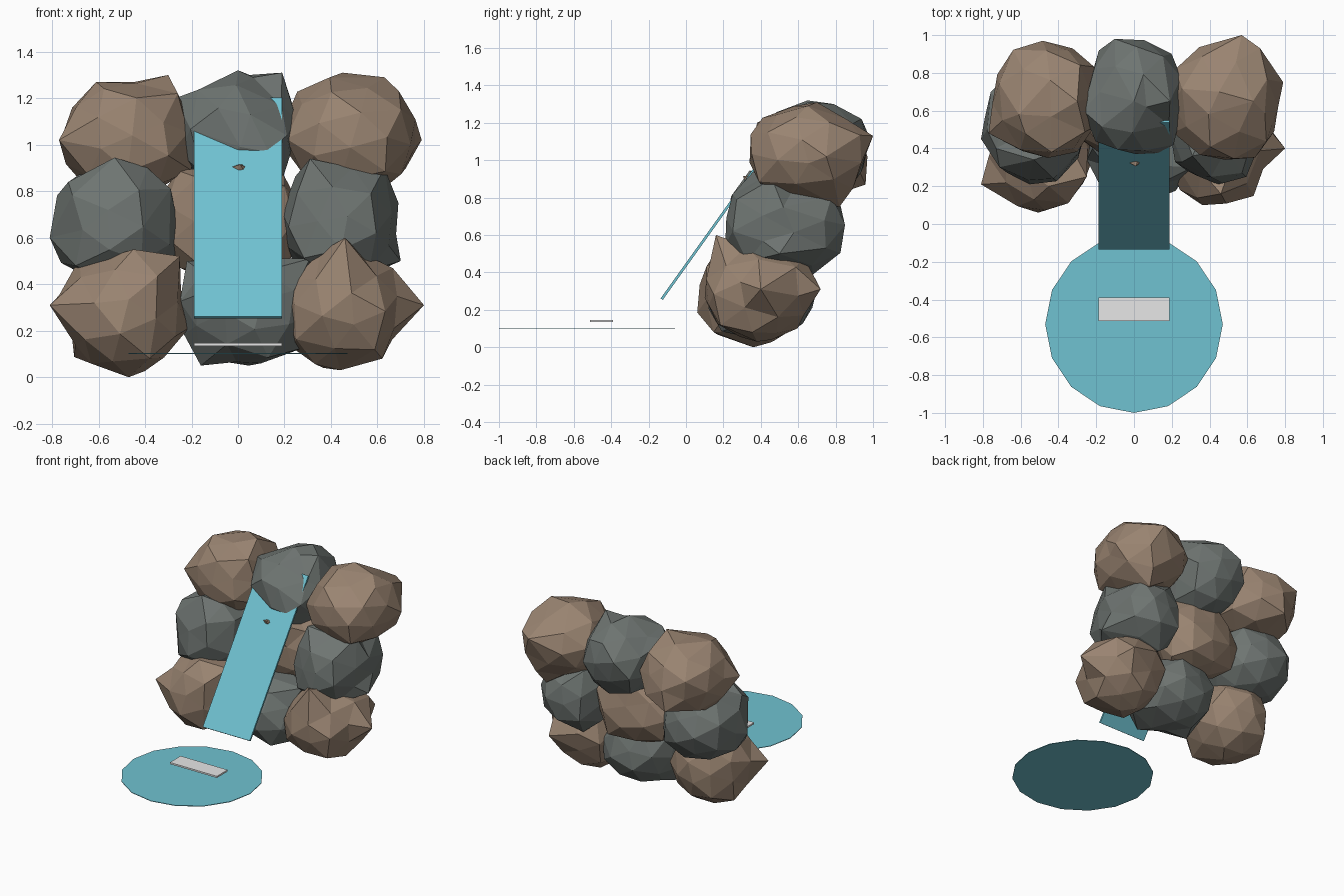
import bpy, bmesh, math, random
from mathutils import Vector, Matrix, Euler

cube = bpy.data.objects.get("Cube")
if cube:
    bpy.data.objects.remove(cube, do_unlink=True)


def make_material(name, rgb):
    mat = bpy.data.materials.new(name)
    mat.use_nodes = True
    color = (*rgb, 1)
    mat.diffuse_color = color
    mat.node_tree.nodes["Principled BSDF"].inputs["Base Color"].default_value = color
    return mat


brown = make_material("brown rock", (0.32, 0.23, 0.165))
gray = make_material("gray rock", (0.155, 0.175, 0.165))
water = make_material("water blue", (0.16, 0.54, 0.64))
foam = make_material("foam white", (0.8, 0.8, 0.8))


def add_object(name, bm, mat):
    bmesh.ops.recalc_face_normals(bm, faces=bm.faces)
    mesh = bpy.data.meshes.new(name)
    bm.to_mesh(mesh)
    bm.free()
    mesh.materials.append(mat)
    obj = bpy.data.objects.new(name, mesh)
    bpy.context.collection.objects.link(obj)
    return obj


def add_slab(name, size, center, tilt, mat):
    bm = bmesh.new()
    place = Matrix.Translation(center) @ Matrix.Rotation(tilt, 4, "X")
    bmesh.ops.create_cube(bm, size=1, matrix=place @ Matrix.Diagonal((*size, 1)))
    return add_object(name, bm, mat)


def add_rock(name, low, high, mat, tips, seed):
    """Rough faceted boulder that fills a box, with a few corners pulled out."""
    rng = random.Random(seed)
    low, high = Vector(low), Vector(high)
    bm = bmesh.new()
    bmesh.ops.create_icosphere(bm, subdivisions=2, radius=1)
    turn = Euler([rng.uniform(0, math.tau) for _ in range(3)]).to_matrix()
    for v in bm.verts:
        d = turn @ v.co
        fullness = sum(abs(c) ** 2.5 for c in d) ** (1 / 2.5)
        v.co = d / fullness * rng.uniform(0.91, 1.06)
    # Fit the lump to its box
    for axis in range(3):
        values = [v.co[axis] for v in bm.verts]
        a, b = min(values), max(values)
        for v in bm.verts:
            t = (v.co[axis] - a) / (b - a)
            v.co[axis] = low[axis] + t * (high[axis] - low[axis])
    # Pull the nearest corners to the tips
    free = list(bm.verts)
    for tip in map(Vector, tips):
        nearest = min(free, key=lambda v: (v.co - tip).length)
        nearest.co = tip
        free.remove(nearest)
    return add_object(name, bm, mat)


# Bottom row of boulders
add_rock("bottom_right_rock", (-.77, .06, .02), (-.21, .65, .53), brown,
         [(-.81, .21, .31), (-.47, .36, 0), (-.45, .2, .55), (-.7, .3, .14),
          (-.45, .55, .5), (-.25, .25, .52)], 1)
add_rock("bottom_middle_rock", (-.25, .12, .05), (.31, .69, .51), gray,
         [(-.16, .35, .05), (.1, .3, .06), (.31, .3, .51), (-.22, .4, .5)], 2)
add_rock("bottom_left_rock", (.19, .1, .04), (.69, .69, .54), brown,
         [(.8, .4, .31), (.46, .16, .6), (.44, .38, .03), (.6, .72, .31)], 3)

# Middle row of boulders
add_rock("middle_right_rock", (-.79, .21, .39), (-.26, .82, .9), gray,
         [(-.81, .45, .6), (-.53, .34, .945), (-.73, .4, .84),
          (-.29, .38, .81)], 4)
add_rock("middle_center_rock", (-.34, .36, .4), (.28, .79, .91), brown,
         [(.01, .305, .915)], 5)
add_rock("middle_left_rock", (.19, .21, .4), (.68, .85, .92), gray,
         [(.7, .5, .5), (.69, .52, .75), (.63, .46, .9), (.31, .36, .94),
          (.35, .68, .39)], 6)

# Top row of boulders
add_rock("top_right_rock", (-.75, .35, .8), (-.19, .97, 1.27), brown,
         [(-.77, .48, 1.02), (-.61, .58, 1.27), (-.3, .65, 1.3),
          (-.5, .96, .87)], 7)
add_rock("top_middle_rock", (-.26, .37, .78), (.25, .98, 1.3), gray,
         [(-.27, .6, 1.2), (.01, .37, .99), (.13, .375, .97), (.21, .42, 1.04),
          (.19, .65, 1.31), (.185, .525, 1.17), (0, .65, 1.32)], 8)
add_rock("top_left_rock", (.2, .34, .79), (.77, .97, 1.29), brown,
         [(.79, .75, 1.02), (.57, 1, 1.13), (.63, .65, 1.29), (.55, .82, .75),
          (.45, .7, 1.31)], 9)

# Sloping sheet of falling water
foot, head = Vector((0, -.13, .257)), Vector((0, .543, 1.2))
run = head - foot
add_slab("water_slope", (.378, run.length, .014), (foot + head) / 2,
         math.atan2(run.z, run.y), water)

# Thin pool and the foam plate floating over it
bm = bmesh.new()
bmesh.ops.create_cone(bm, cap_ends=True, segments=16, radius1=.47, radius2=.47,
                      depth=.004, matrix=Matrix.Translation((0, -.53, .102)))
add_object("pool", bm, water)
add_slab("foam_plate", (.378, .123, .012), (0, -.451, .141), 0, foam)
